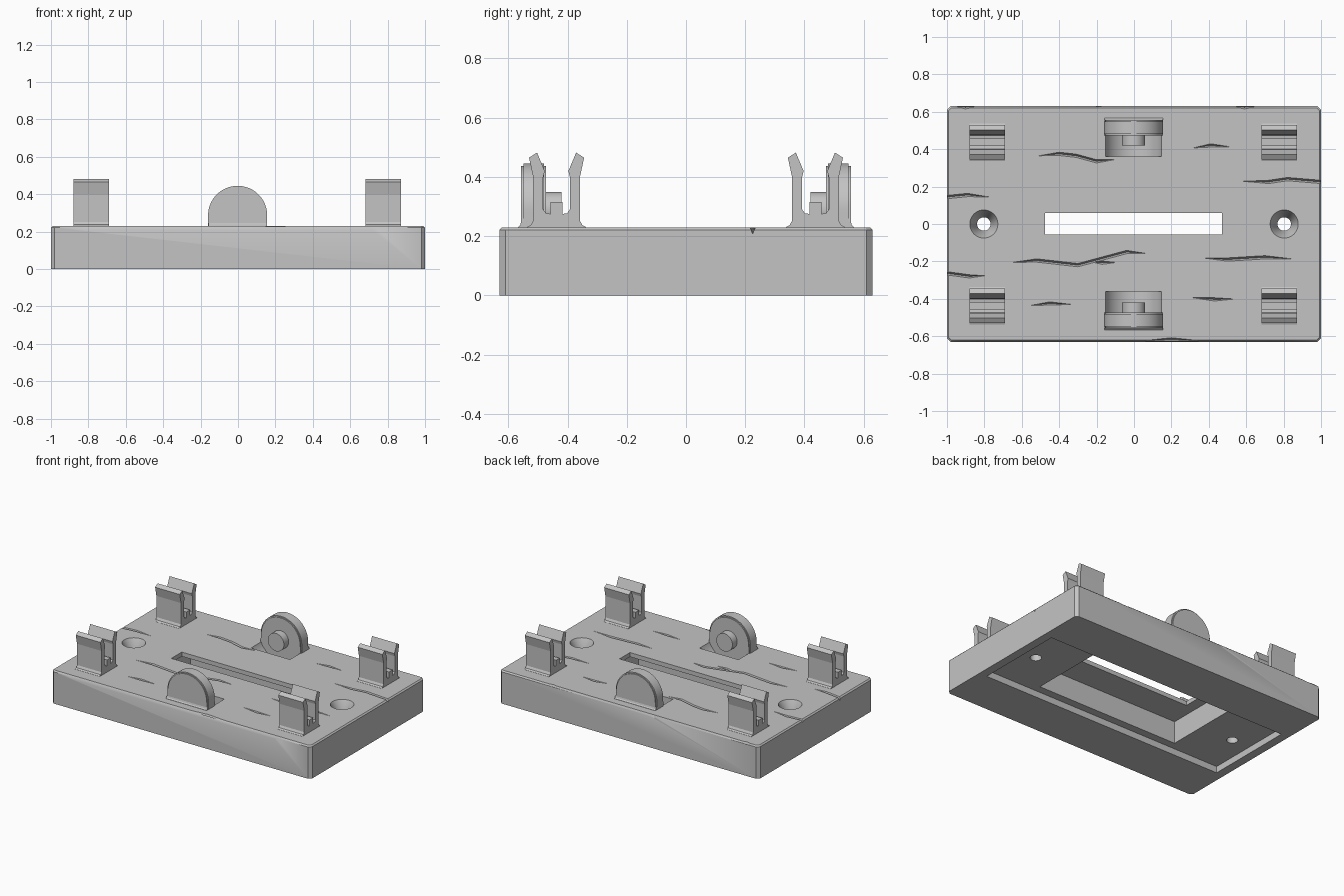
import bpy, bmesh, math
from mathutils import Vector, Matrix

old = bpy.data.objects.get("Cube")
if old:
    bpy.data.objects.remove(old, do_unlink=True)

grey = bpy.data.materials.new("stone_grey")
grey.use_nodes = True
grey.diffuse_color = (0.55, 0.55, 0.55, 1)
grey.node_tree.nodes["Principled BSDF"].inputs["Base Color"].default_value = grey.diffuse_color

TOP = 0.23


def finish(name, bm):
    bmesh.ops.recalc_face_normals(bm, faces=bm.faces)
    mesh = bpy.data.meshes.new(name)
    bm.to_mesh(mesh)
    bm.free()
    mesh.materials.append(grey)
    ob = bpy.data.objects.new(name, mesh)
    bpy.context.scene.collection.objects.link(ob)
    return ob


def box(name, x, y, z):
    bm = bmesh.new()
    bmesh.ops.create_cube(bm, size=1)
    size = Vector((x[1] - x[0], y[1] - y[0], z[1] - z[0]))
    mid = Vector((x[0] + x[1], y[0] + y[1], z[0] + z[1])) / 2
    for v in bm.verts:
        v.co = v.co * size + mid
    return finish(name, bm)


def cone(name, centre, r_low, r_high, depth, along_y=False):
    bm = bmesh.new()
    bmesh.ops.create_cone(bm, cap_ends=True, segments=48, radius1=r_low, radius2=r_high, depth=depth)
    if along_y:
        bmesh.ops.rotate(bm, verts=bm.verts, matrix=Matrix.Rotation(math.pi / 2, 3, 'X'))
    bmesh.ops.translate(bm, verts=bm.verts, vec=centre)
    return finish(name, bm)


def extrude(name, points, direction):
    bm = bmesh.new()
    face = bm.faces.new([bm.verts.new(p) for p in points])
    new = bmesh.ops.extrude_face_region(bm, geom=[face])["geom"]
    bmesh.ops.translate(bm, vec=direction, verts=[g for g in new if isinstance(g, bmesh.types.BMVert)])
    return finish(name, bm)


def cut(target, cutter):
    cutter.hide_render = True
    mod = target.modifiers.new("cut", 'BOOLEAN')
    mod.operation, mod.solver, mod.object = 'DIFFERENCE', 'EXACT', cutter
    activate(target)
    bpy.ops.object.modifier_apply(modifier=mod.name)
    bpy.data.objects.remove(cutter, do_unlink=True)


def activate(ob):
    bpy.ops.object.select_all(action='DESELECT')
    ob.select_set(True)
    bpy.context.view_layer.objects.active = ob


def smooth(ob):
    activate(ob)
    bpy.ops.object.shade_smooth_by_angle(angle=math.radians(30))


def crack(points, width=0.013, depth=0.022):
    """A V-shaped wedge that follows a path and runs out to a point at each end."""
    bm = bmesh.new()
    pts = [Vector((x, y, TOP)) for x, y in points]
    up = Vector((0, 0, 0.01))
    first, last = bm.verts.new(pts[0] + up), bm.verts.new(pts[-1] + up)
    rings = []
    for p in pts[1:-1]:
        side = Vector((0, width, 0))
        rings.append([bm.verts.new(q) for q in (p + side + up, p - side + up, p - Vector((0, 0, depth)))])
    for i in range(3):
        j = (i + 1) % 3
        bm.faces.new((first, rings[0][i], rings[0][j]))
        bm.faces.new((last, rings[-1][j], rings[-1][i]))
        for a, b in zip(rings, rings[1:]):
            bm.faces.new((a[i], b[i], b[j], a[j]))
    return finish("crack_cutter", bm)


# Base slab with chamfered corners and top edge
base = box("base", (-1, 1), (-0.63, 0.63), (0, TOP))
bm = bmesh.new()
bm.from_mesh(base.data)
upright = [e for e in bm.edges if abs(e.verts[0].co.z - e.verts[1].co.z) > 0.1]
bmesh.ops.bevel(bm, geom=upright, offset=0.02, segments=1, affect='EDGES')
rim = [e for e in bm.edges if all(v.co.z > TOP - 0.001 for v in e.verts)]
bmesh.ops.bevel(bm, geom=rim, offset=0.009, segments=1, affect='EDGES')
bm.to_mesh(base.data)
bm.free()

# Stepped hollow underneath and the long slot
cut(base, box("tray_cutter", (-0.94, 0.94), (-0.315, 0.315), (-0.1, 0.045)))
cut(base, box("hollow_cutter", (-0.55, 0.55), (-0.26, 0.26), (-0.1, 0.2)))
cut(base, box("slot_cutter", (-0.475, 0.47), (-0.055, 0.06), (0.1, 0.4)))

# Countersunk screw holes
for s in (-1, 1):
    cut(base, cone("screw_cutter", (s * 0.803, 0, 0.15), 0.036, 0.036, 0.5))
    cut(base, cone("sink_cutter", (s * 0.803, 0, 0.195), 0.036, 0.08, 0.09))

# Round-bottomed pockets in front of the end discs
for s in (-1, 1):
    cut(base, cone("pocket_cutter", (-0.002, s * 0.418, 0.285), 0.16, 0.16, 0.114, True))

# Cracks in the top and along its edges
cracks = [
    [(-0.56, 0.36), (-0.4, 0.375), (-0.31, 0.365), (-0.2, 0.335), (-0.05, 0.35)],
    [(0.27, 0.4), (0.41, 0.42), (0.56, 0.41)],
    [(0.52, 0.23), (0.72, 0.225), (0.82, 0.24), (1, 0.225), (1.2, 0.22)],
    [(-1.2, 0.14), (-0.99, 0.145), (-0.89, 0.155), (-0.72, 0.14)],
    [(-0.71, -0.21), (-0.52, -0.195), (-0.3, -0.22), (-0.04, -0.15), (0.11, -0.16)],
    [(-0.26, -0.2), (-0.17, -0.207), (-0.06, -0.205)],
    [(0.33, -0.18), (0.5, -0.19), (0.7, -0.178), (0.91, -0.19)],
    [(-1.2, -0.26), (-0.99, -0.265), (-0.88, -0.28), (-0.76, -0.275)],
    [(-0.6, -0.44), (-0.45, -0.425), (-0.28, -0.432)],
    [(0.26, -0.39), (0.43, -0.403), (0.59, -0.4)],
    [(-0.05, -0.63), (0.2, -0.617), (0.46, -0.63)],
    [(-0.9, -0.635), (-0.84, -0.63), (-0.78, -0.635)],
    [(0.65, -0.635), (0.72, -0.63), (0.78, -0.635)],
    [(-0.99, 0.63), (-0.9, 0.624), (-0.81, 0.63)],
    [(-0.25, 0.635), (-0.19, 0.628), (-0.12, 0.635)],
    [(0.5, 0.63), (0.59, 0.624), (0.7, 0.63)],
]
for path in cracks:
    cut(base, crack(path))
smooth(base)

# Spring clips near the corners, one outline mirrored about its middle
half = [(0.1, 0.22), (0.1, 0.231), (0.087, 0.237), (0.079, 0.252), (0.079, 0.4),
        (0.093, 0.465), (0.066, 0.482), (0.04, 0.42), (0.045, 0.4), (0.045, 0.29),
        (0.035, 0.277), (0.02, 0.275), (0.02, 0.315)]
outline = half + [(-y, z) for y, z in reversed(half)]
for end, sy in (("front", -1), ("back", 1)):
    for side, sx in (("right", -1), ("left", 1)):
        x = sx * 0.781 - 0.004 - 0.095
        extrude(f"{end}_{side}_clip", [(x, sy * 0.437 + y, z) for y, z in outline], (0.19, 0, 0))

# Upright round end discs with a blind axle hole on the inner side
radius, centre_z = 0.158, 0.287
arc = [(radius * math.cos(math.pi * i / 32), centre_z + radius * math.sin(math.pi * i / 32)) for i in range(33)]
arch = [(radius, 0.2)] + arc + [(-radius, 0.2)]
for end, s in (("front", -1), ("back", 1)):
    disc = extrude(f"{end}_disc", [(x - 0.002, s * 0.472, z) for x, z in arch], (0, s * 0.085, 0))
    bm = bmesh.new()
    bm.from_mesh(disc.data)
    edge = [e for e in bm.edges if abs(e.verts[0].co.y - e.verts[1].co.y) < 0.001
            and all(v.co.z > 0.201 for v in e.verts)]
    bmesh.ops.bevel(bm, geom=edge, offset=0.008, segments=2, affect='EDGES')
    bm.to_mesh(disc.data)
    bm.free()
    cut(disc, cone("axle_cutter", (-0.002, s * 0.47, centre_z), 0.062, 0.062, 0.1, True))
    smooth(disc)
    # Sloped foot along the outer side of the disc
    foot = [(0.54, 0.22), (0.567, 0.22), (0.567, 0.231), (0.56, 0.237), (0.556, 0.25), (0.54, 0.25)]
    extrude(f"{end}_disc_foot", [(-0.159, s * y, z) for y, z in foot], (0.314, 0, 0))
